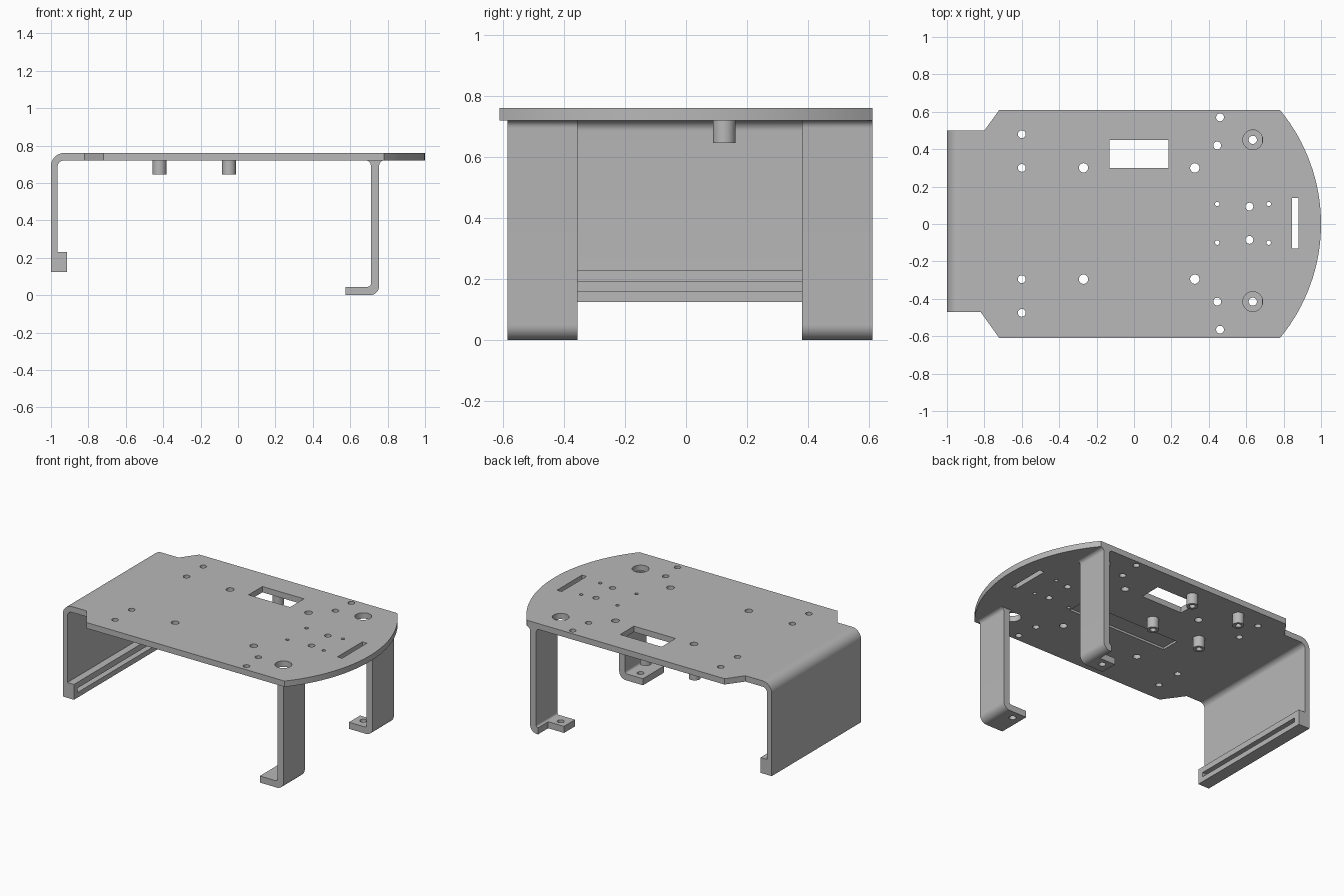
import bpy, bmesh, math
from mathutils import Vector

if "Cube" in bpy.data.objects:
    bpy.data.objects.remove(bpy.data.objects["Cube"])

grey = bpy.data.materials.new("mid grey")
grey.diffuse_color = (0.48, 0.48, 0.48, 1)
grey.use_nodes = True
grey.node_tree.nodes["Principled BSDF"].inputs["Base Color"].default_value = grey.diffuse_color


def arc(cx, cy, r, a0, a1, n=10):
    """Points on an arc, angles in degrees."""
    return [(cx + r * math.cos(math.radians(a0 + (a1 - a0) * i / n)),
             cy + r * math.sin(math.radians(a0 + (a1 - a0) * i / n))) for i in range(n + 1)]


def circle(cx, cy, r, n=24):
    return arc(cx, cy, r, 0, 360, n)[:-1]


def rect(x0, x1, y0, y1):
    return [(x0, y0), (x1, y0), (x1, y1), (x0, y1)]


def prisms(name, parts):
    """One object from extruded profiles: (points, axis, low, high)."""
    bm = bmesh.new()
    for pts, axis, lo, hi in parts:
        def at(p, d):
            return Vector((p[0], p[1], d)) if axis == 'z' else Vector((p[0], d, p[1]))
        a = [bm.verts.new(at(p, lo)) for p in pts]
        b = [bm.verts.new(at(p, hi)) for p in pts]
        bm.faces.new(a)
        bm.faces.new(b)
        for i in range(len(pts)):
            j = (i + 1) % len(pts)
            bm.faces.new((a[i], a[j], b[j], b[i]))
    bmesh.ops.recalc_face_normals(bm, faces=bm.faces)
    me = bpy.data.meshes.new(name)
    bm.to_mesh(me)
    bm.free()
    me.materials.append(grey)
    ob = bpy.data.objects.new(name, me)
    bpy.context.collection.objects.link(ob)
    return ob


def activate(ob):
    bpy.ops.object.select_all(action='DESELECT')
    ob.select_set(True)
    bpy.context.view_layer.objects.active = ob


def cut(ob, parts):
    """Subtract extruded profiles from an object."""
    cutter = prisms("cutter", parts)
    cutter.hide_render = True
    mod = ob.modifiers.new("cut", 'BOOLEAN')
    mod.operation, mod.solver, mod.object = 'DIFFERENCE', 'EXACT', cutter
    activate(ob)
    bpy.ops.object.modifier_apply(modifier=mod.name)
    bpy.data.objects.remove(cutter)


# Top plate with a curved right end
R = 0.956
half = math.degrees(math.asin(0.61 / R))
outline = [(-0.9, -0.47), (-0.82, -0.47), (-0.72, -0.61)]
outline += arc(1 - R, 0, R, -half, half, 32)
outline += [(-0.72, 0.61), (-0.80, 0.5), (-0.9, 0.5)]
plate = prisms("top_plate", [(outline, 'z', 0.72, 0.76)])

# Plate holes: x, front y, back y, radius
holes = [(-0.6, -0.475, 0.48, 0.021), (-0.6, -0.295, 0.3, 0.021),
         (-0.27, -0.295, 0.3, 0.025), (0.325, -0.295, 0.3, 0.025),
         (0.46, -0.565, 0.57, 0.021), (0.445, -0.415, 0.42, 0.021),
         (0.445, -0.1, 0.107, 0.012), (0.72, -0.1, 0.107, 0.012),
         (0.617, -0.085, 0.093, 0.021), (0.635, -0.415, 0.45, 0.053)]
cuts = [(circle(x, y, r), 'z', 0.6, 0.9) for x, f, b, r in holes for y in (f, b)]
# Window, narrow slot and shallow recess underneath
cuts += [(rect(-0.13, 0.185, 0.30, 0.45), 'z', 0.6, 0.9),
         (rect(0.845, 0.88, -0.13, 0.14), 'z', 0.6, 0.9),
         (rect(-0.34, 0.42, -0.12, 0.01), 'z', 0.6, 0.735)]
cut(plate, cuts)

# Bent left wall with a thick grooved lip
profile = arc(-0.93, 0.69, 0.07, 90, 180)
profile += [(-1, 0.125), (-0.915, 0.125), (-0.915, 0.23), (-0.965, 0.23)]
profile += arc(-0.93, 0.685, 0.035, 180, 90) + [(-0.9, 0.72), (-0.9, 0.76)]
wall = prisms("left_wall", [(profile, 'y', -0.47, 0.5)])
cut(wall, [(rect(-0.965, -0.8, 0.16, 0.19), 'y', -0.43, 0.46)])

# Two bent legs with feet, each with a screw hole under the access hole
leg = [(0.575, 0)] + arc(0.705, 0.05, 0.05, 270, 360)
leg += arc(0.78, 0.695, 0.025, 180, 90, 6) + arc(0.685, 0.695, 0.025, 90, 0, 6)
leg += arc(0.695, 0.06, 0.015, 0, -90, 6) + [(0.575, 0.045)]
front_leg = prisms("front_leg", [(leg, 'y', -0.585, -0.355)])
cut(front_leg, [(circle(0.635, -0.415, 0.022), 'z', -0.1, 0.1)])
back_leg = prisms("back_leg", [(leg, 'y', 0.38, 0.61)])
cut(back_leg, [(circle(0.635, 0.45, 0.022), 'z', -0.1, 0.1),
               (rect(0.5, 0.695, 0.50, 0.7), 'z', -0.1, 0.1)])

# Four hollow standoffs under the plate
pegs = []
for x in (-0.42, -0.048):
    for y in (0.125, 0.505):
        peg = prisms("standoff", [(circle(x, y, 0.037, 32), 'z', 0.645, 0.72)])
        cut(peg, [(circle(x, y, 0.019), 'z', 0.6, 0.71)])
        pegs.append(peg)

for ob in [plate, wall, front_leg, back_leg] + pegs:
    activate(ob)
    bpy.ops.object.shade_smooth_by_angle(angle=math.radians(30))
